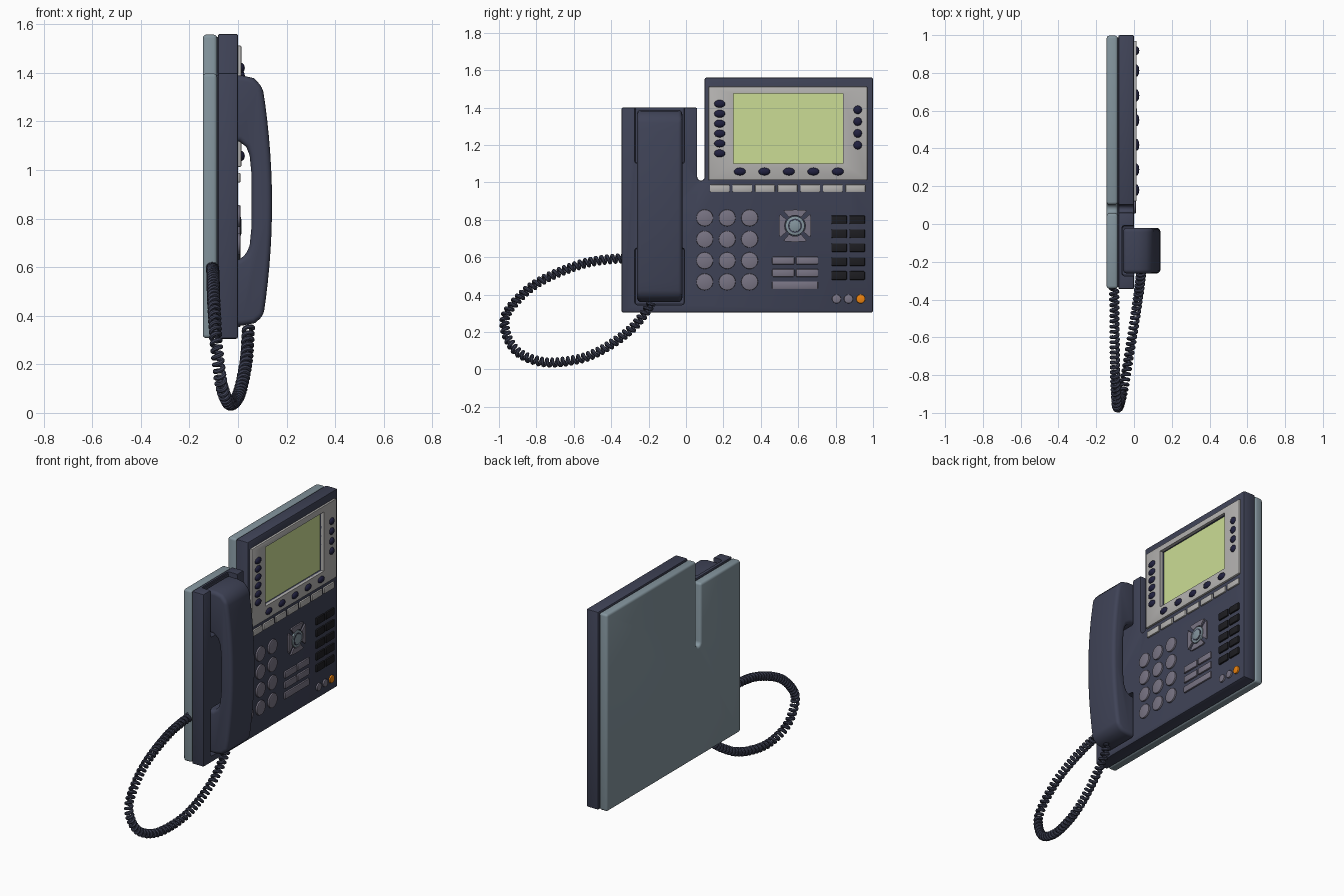
import bpy, bmesh
from math import sin, cos, pi, tau
from mathutils import Vector

if "Cube" in bpy.data.objects:
    bpy.data.objects.remove(bpy.data.objects["Cube"])

def material(name, rgb):
    m = bpy.data.materials.new(name)
    m.diffuse_color = (*rgb, 1)
    m.use_nodes = True
    m.node_tree.nodes["Principled BSDF"].inputs["Base Color"].default_value = m.diffuse_color
    return m

NAVY = material("navy", (0.05, 0.056, 0.095))
SLATE = material("slate", (0.23, 0.30, 0.34))
SILVER = material("silver", (0.46, 0.45, 0.44))
KEY = material("key_grey", (0.19, 0.175, 0.23))
BLACK = material("black", (0.012, 0.012, 0.015))
DEEP = material("deep_blue", (0.015, 0.015, 0.05))
LCD = material("screen_green", (0.60, 0.72, 0.30))
ORANGE = material("orange", (0.85, 0.23, 0.005))

def finish(bm, name, mat):
    bmesh.ops.recalc_face_normals(bm, faces=bm.faces)
    me = bpy.data.meshes.new(name)
    bm.to_mesh(me)
    bm.free()
    ob = bpy.data.objects.new(name, me)
    bpy.context.collection.objects.link(ob)
    if mat:
        me.materials.append(mat)
    return ob

def prism(name, pts, lo, hi, mat=None, bevel=0.0, axis="X", segs=2):
    """Extrude a (y, z) outline along x, or an (x, z) outline along y."""
    bm = bmesh.new()
    put = (lambda a, b, d: (d, a, b)) if axis == "X" else (lambda a, b, d: (a, d, b))
    f = bm.faces.new([bm.verts.new(put(a, b, lo)) for a, b in pts])
    ext = bmesh.ops.extrude_face_region(bm, geom=[f])["geom"]
    vec = Vector(put(0, 0, hi - lo))
    bmesh.ops.translate(bm, vec=vec, verts=[v for v in ext if isinstance(v, bmesh.types.BMVert)])
    ob = finish(bm, name, mat)
    if bevel:
        b = ob.modifiers.new("bevel", "BEVEL")
        b.width, b.segments, b.limit_method, b.angle_limit = bevel, segs, "ANGLE", 0.6
    return ob

def rect(y0, y1, z0, z1):
    return [(y0, z0), (y1, z0), (y1, z1), (y0, z1)]

def circle(y, z, r, n=28):
    return [(y + r * cos(tau * i / n), z + r * sin(tau * i / n)) for i in range(n)]

def key(name, y, z, w, h, mat, top=0.01):
    return prism(name, rect(y - w / 2, y + w / 2, z - h / 2, z + h / 2), -0.01, top, mat, 0.005)

def dome(name, y, z, w, h):
    bm = bmesh.new()
    bmesh.ops.create_uvsphere(bm, u_segments=16, v_segments=10, radius=1)
    for v in bm.verts:
        v.co = (0.012 + v.co.z * 0.016, y + v.co.x * w / 2, z + v.co.y * h / 2)
    return finish(bm, name, DEEP)

def cut(ob, cutter):
    m = ob.modifiers.new("cut", "BOOLEAN")
    m.operation, m.solver, m.object = "DIFFERENCE", "EXACT", cutter

# Body: front shell and back plate share the notched outline
def outline(i):
    slot = [(0.08 + (0.02 + i) * cos(a), 1.03 + (0.02 + i) * sin(a)) for a in [-pi * k / 8 for k in range(9)]]
    return [(-0.345 + i, 0.305 + i), (1 - i, 0.305 + i), (1 - i, 1.56 - i), (0.1 + i, 1.56 - i)] + slot + \
           [(0.06 - i, 1.4 - i), (-0.345 + i, 1.4 - i)]

shell = prism("front_shell", outline(0), -0.083, 0.0, NAVY, 0.008)
prism("back_plate", outline(0.003), -0.145, -0.086, SLATE, 0.014, segs=3)
prism("seam_core", outline(0.012), -0.10, -0.06, NAVY)

# Screen panel with a recessed window
bezel = prism("screen_bezel", rect(0.12, 0.97, 1.012, 1.512), -0.004, 0.014, SILVER, 0.006)
window = prism("window_cutter", rect(0.255, 0.84, 1.10, 1.475), -0.018, 0.1)
prism("screen", rect(0.253, 0.842, 1.098, 1.477), -0.03, -0.014, LCD)

# Cradle pockets for the ends of the handset
low = prism("low_pocket_cutter", rect(-0.275, -0.007, 0.345, 0.65), -0.065, 0.1, bevel=0.015)
high = prism("high_pocket_cutter", rect(-0.275, -0.007, 1.1, 1.5), -0.065, 0.1, bevel=0.015)
cutters = [window, low, high]
for c in cutters:
    c.hide_render = True
    cut(shell, c)
cut(bezel, window)

# Handset: bowed side profile with an ear and a mouth block
bow = [(0.14 - 0.04 * ((z - 0.86) / 0.49) ** 2, z) for z in [1.34 - 0.94 * k / 14 for k in range(15)]]
profile = [(-0.058, 1.388), (0.02, 1.388), (0.065, 1.378), *bow, (0.07, 0.37), (0.02, 0.36), (-0.058, 0.36),
           (-0.058, 0.63), (0.005, 0.632), (0.034, 0.652), (0.048, 0.69), (0.055, 0.76),
           (0.055, 0.99), (0.048, 1.06), (0.034, 1.095), (0.005, 1.117), (-0.058, 1.122)]
prism("handset", profile, -0.262, -0.02, NAVY, 0.022, "Y", 4)

# Buttons around the screen
for i in range(6):
    dome("line_button", 0.18, 1.42 - 0.053 * i, 0.06, 0.042)
for i in range(4):
    dome("side_button", 0.918, 1.388 - 0.063 * i, 0.046, 0.046)
for i in range(5):
    dome("menu_button", 0.288 + 0.131 * i, 1.058, 0.064, 0.042)
for i in range(7):
    key("soft_key", 0.18 + 0.121 * i, 0.968, 0.106, 0.04, SILVER)

# Dial pad
for r in range(4):
    for c in range(3):
        prism("dial_key", circle(0.1 + 0.12 * c, 0.81 - 0.114 * r, 0.045), -0.01, 0.01, KEY, 0.004)

# Navigation pad: four wedges around a ringed centre button
Y, Z = 0.583, 0.768
for k in range(4):
    m = k * pi / 2
    inner = [(0.056, a) for a in (-0.62, -0.3, 0, 0.3, 0.62)]
    outer = [(0.102, 0.66), (0.097, 0.5), (0.088, 0.25), (0.086, 0), (0.088, -0.25), (0.097, -0.5), (0.102, -0.66)]
    prism("nav_wedge", [(Y + r * cos(m + a), Z + r * sin(m + a)) for r, a in inner + outer], -0.01, 0.009, KEY)
prism("nav_ring", circle(Y, Z, 0.052), -0.01, 0.011, SLATE, 0.004)
prism("nav_groove", circle(Y, Z, 0.038), -0.01, 0.0125, NAVY)
prism("nav_button", circle(Y, Z, 0.032), -0.01, 0.015, SLATE, 0.004)

# Function keys
for z in (0.582, 0.516):
    for y in (0.52, 0.647):
        key("function_key", y, z, 0.118, 0.042, KEY)
key("wide_key", 0.583, 0.45, 0.245, 0.042, KEY)
for i in range(5):
    for y in (0.819, 0.915):
        key("memory_key", y, 0.8 - 0.0745 * i, 0.083, 0.046, BLACK)
for y, m in ((0.805, KEY), (0.869, KEY), (0.934, ORANGE)):
    prism("round_key", circle(y, 0.377, 0.024), -0.01, 0.01, m, 0.004)

# Coiled cord: helix wound along a smooth path
path = [Vector(p) for p in (
    (-0.105, -0.15, 0.60), (-0.105, -0.335, 0.595), (-0.103, -0.55, 0.565), (-0.1, -0.79, 0.465),
    (-0.093, -0.935, 0.335), (-0.085, -0.971, 0.24), (-0.07, -0.93, 0.125), (-0.05, -0.84, 0.06),
    (-0.027, -0.70, 0.037), (0.005, -0.5, 0.08), (0.033, -0.3, 0.21), (0.043, -0.18, 0.36), (0.045, -0.1, 0.5))]
line = []
for a, b, c, d in zip(path, path[1:], path[2:], path[3:]):
    for k in range(40):
        t = k / 40
        line.append(0.5 * (2 * b + (c - a) * t + (2 * a - 5 * b + 4 * c - d) * t * t + (3 * b - a - 3 * c + d) * t ** 3))
dist = [0.0]
for p, q in zip(line, line[1:]):
    dist.append(dist[-1] + (q - p).length)
TURNS, PER = 62, 14
coil, j = [], 0
for i in range(TURNS * PER):
    s = dist[-1] * i / (TURNS * PER)
    while dist[j + 1] < s:
        j += 1
    tan = (line[j + 1] - line[j]).normalized()
    p = line[j] + tan * (s - dist[j])
    n1 = tan.cross(Vector((1, 0, 0))).normalized()
    n2 = tan.cross(n1)
    ang = tau * i / PER
    coil.append(p + 0.0185 * (n1 * cos(ang) + n2 * sin(ang)))
cu = bpy.data.curves.new("coiled_cord", "CURVE")
cu.dimensions, cu.bevel_depth, cu.bevel_resolution, cu.use_fill_caps = "3D", 0.0095, 2, True
sp = cu.splines.new("POLY")
sp.points.add(len(coil) - 1)
for pt, co in zip(sp.points, coil):
    pt.co = (*co, 1)
cu.materials.append(NAVY)
bpy.context.collection.objects.link(bpy.data.objects.new("coiled_cord", cu))

# Apply modifiers, drop cutters, smooth rounded surfaces
bpy.ops.object.select_all(action="SELECT")
bpy.context.view_layer.objects.active = shell
bpy.ops.object.convert(target="MESH")
for c in cutters:
    bpy.data.objects.remove(c)
bpy.ops.object.shade_smooth_by_angle(angle=0.6)
